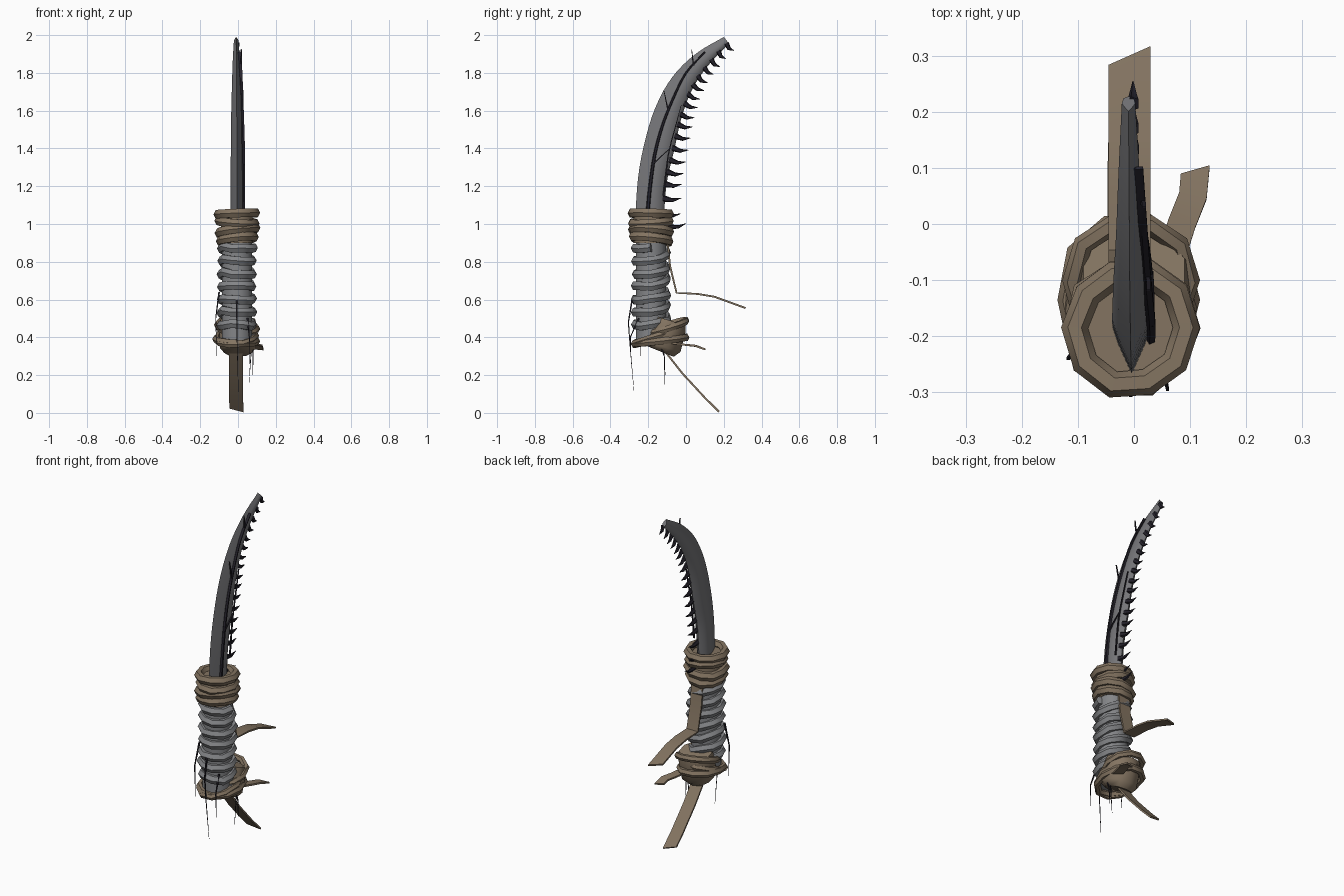
import bpy, bmesh, math, random
from mathutils import Vector

random.seed(4)
cube = bpy.data.objects.get("Cube")
if cube:
    bpy.data.objects.remove(cube)


def material(name, rgb):
    m = bpy.data.materials.new(name)
    m.use_nodes = True
    m.diffuse_color = (*rgb, 1)
    bsdf = m.node_tree.nodes["Principled BSDF"]
    bsdf.inputs["Base Color"].default_value = (*rgb, 1)
    bsdf.inputs["Roughness"].default_value = 0.8
    return m


STEEL = material("dark steel", (0.18, 0.18, 0.19))
CORD = material("grey cord", (0.23, 0.235, 0.245))
LEATHER = material("brown leather", (0.23, 0.175, 0.12))
BLACK = material("black thorn", (0.018, 0.016, 0.024))
X, Z = Vector((1, 0, 0)), Vector((0, 0, 1))
parts = []


def ngon(n, turn=0.5):
    return [(math.cos(math.tau * (i + turn) / n), math.sin(math.tau * (i + turn) / n)) for i in range(n)]


def tangent(path, i, closed=False):
    n = len(path)
    a = path[(i - 1) % n] if closed else path[max(i - 1, 0)]
    b = path[(i + 1) % n] if closed else path[min(i + 1, n - 1)]
    return (b - a).normalized()


def sweep(name, path, section, scales, mat, ref=X, closed=False):
    """Carry a cross-section along a path; scales holds (width, depth) per point."""
    path = [Vector(p) for p in path]
    if isinstance(scales, tuple):
        scales = [scales] * len(path)
    bm = bmesh.new()
    rings = []
    for i, p in enumerate(path):
        t = tangent(path, i, closed)
        side = (ref - t * ref.dot(t)).normalized()
        out = t.cross(side)
        w, d = scales[i]
        rings.append([bm.verts.new(p + side * a * w + out * b * d) for a, b in section])
    k = len(section)
    pairs = list(zip(rings, rings[1:])) + ([(rings[-1], rings[0])] if closed else [])
    for r, s in pairs:
        for j in range(k):
            bm.faces.new((r[j], r[(j + 1) % k], s[(j + 1) % k], s[j]))
    if not closed:
        bm.faces.new(rings[0])
        bm.faces.new(rings[-1])
    bmesh.ops.recalc_face_normals(bm, faces=bm.faces)
    mesh = bpy.data.meshes.new(name)
    bm.to_mesh(mesh)
    bm.free()
    mesh.materials.append(mat)
    ob = bpy.data.objects.new(name, mesh)
    bpy.context.collection.objects.link(ob)
    parts.append(ob)
    return ob


def smooth_path(keys, steps):
    """Catmull-Rom interpolation of key tuples."""
    keys = [Vector(k) for k in keys]
    pts = [keys[0] * 2 - keys[1]] + keys + [keys[-1] * 2 - keys[-2]]
    res = []
    for i in range(1, len(pts) - 2):
        a, b, c, d = pts[i - 1:i + 3]
        for s in range(steps):
            u = s / steps
            res.append((b * 2 + (c - a) * u + (a * 2 - b * 5 + c * 4 - d) * u * u
                        + (b * 3 - a - c * 3 + d) * u ** 3) * 0.5)
    return res + [keys[-1]]


def loop(name, centre, rx, ry, tilt_y, tilt_x, thick, mat, n=10):
    """One chunky, slightly uneven tilted turn of rope."""
    path = []
    for i in range(n):
        a = math.tau * i / n
        j = random.uniform(0.96, 1.04)
        x, y = rx * j * math.cos(a), ry * j * math.sin(a)
        path.append((centre[0] + x, centre[1] + y, centre[2] + y * tilt_y + x * tilt_x))
    return sweep(name, path, ngon(6), (thick * 1.1, thick), mat, Z, True)


# Blade: keys are y, z, half depth, half width
keys = [(-0.195, 1.0, 0.075, 0.034), (-0.178, 1.23, 0.077, 0.034), (-0.14, 1.415, 0.081, 0.032),
        (-0.093, 1.59, 0.074, 0.029), (-0.02, 1.745, 0.062, 0.024), (0.085, 1.87, 0.045, 0.019),
        (0.214, 1.973, 0.022, 0.012)]
spine = smooth_path([k[:3] for k in keys], 4)
widths = smooth_path([(k[3], 0, 0) for k in keys], 4)
blade_path = [Vector((-0.004 - 0.006 * i / len(spine), s[0], s[1])) for i, s in enumerate(spine)]
blade_section = [(0, -1), (0.7, -0.3), (1, 0.1), (0.75, 0.75), (0, 1), (-0.75, 0.75), (-1, 0.1), (-0.7, -0.3)]
sweep("blade", blade_path, blade_section, [(w[0], s[2]) for w, s in zip(widths, spine)], STEEL)

# Thorny teeth along the inner edge
COUNT = 17
for i in range(COUNT):
    f = 0.04 + 0.95 * i / (COUNT - 1)
    k = f * (len(spine) - 1)
    lo = min(int(k), len(spine) - 2)
    p = blade_path[lo].lerp(blade_path[lo + 1], k - lo)
    t = (blade_path[lo + 1] - blade_path[lo]).normalized()
    out = t.cross(X)
    size = 0.105 - 0.05 * f
    root = p + out * (spine[lo][2] - 0.015) + X * 0.008
    path = [root, root + out * size * 0.55 - t * 0.006, root + out * size + t * 0.008]
    sweep("tooth", path, ngon(5), [(0.012, 0.02 - 0.005 * f), (0.008, 0.011), (0.001, 0.001)], BLACK)
sweep("collar_tooth", [(0.01, -0.1, 0.985), (0.01, -0.04, 0.985), (0.01, 0.0, 1.003)], ngon(5),
      [(0.012, 0.016), (0.008, 0.009), (0.001, 0.001)], BLACK)

# Black vine on the blade's left face, with offshoots
vine = smooth_path([(0.03, -0.205, 1.04), (0.031, -0.19, 1.2), (0.03, -0.165, 1.37), (0.026, -0.125, 1.52),
                    (0.021, -0.07, 1.66), (0.016, 0, 1.8), (0.009, 0.1, 1.91)], 3)
sweep("vine", vine, ngon(5), [(0.009, 0.011 - 0.007 * i / len(vine)) for i in range(len(vine))], BLACK)
shoots = [[(0.03, -0.18, 1.31), (0.033, -0.14, 1.35), (0.031, -0.085, 1.4)],
          [(0.03, -0.12, 1.15), (0.03, -0.095, 1.36), (0.027, -0.06, 1.5), (0.022, -0.025, 1.63)],
          [(0.024, -0.095, 1.6), (0.026, -0.105, 1.65), (0.026, -0.118, 1.71)],
          [(0.014, 0.04, 1.84), (0.018, 0.035, 1.88), (0.018, 0.03, 1.925)]]
for s in shoots:
    sweep("vine_shoot", smooth_path(s, 2), ngon(4),
          [(0.005, 0.006 - 0.004 * i / (2 * len(s) - 2)) for i in range(2 * len(s) - 1)], BLACK)

# Grip core, collar core and tilted pommel
C = (-0.006, -0.185)
sweep("grip_core", [(*C, 0.38), (*C, 0.92)], ngon(12), (0.082, 0.082), CORD)
sweep("collar_core", [(*C, 0.9), (*C, 1.05)], ngon(10), (0.088, 0.092), LEATHER)
sweep("pommel", [(0, -0.135, 0.325), (0, -0.125, 0.35), (0, -0.1, 0.45), (0, -0.088, 0.49)], ngon(10),
      [(0.075, 0.075), (0.1, 0.1), (0.105, 0.1), (0.095, 0.088)], LEATHER)

# Grey cord wound around the grip
turns, seg = 7, 10
cord = []
for i in range(turns * seg + 1):
    a = math.tau * i / seg
    r = random.uniform(0.079, 0.089)
    x, y = r * math.cos(a), r * math.sin(a)
    cord.append((C[0] + x, C[1] + y, 0.415 + 0.068 * i / seg - 0.2 * x + random.uniform(-0.006, 0.006)))
sweep("grip_cord", cord, ngon(6), (0.026, 0.024), CORD, Z)

# Leather rope at the collar and around the pommel
for z, ty, tx, r in [(1.055, -0.03, 0.04, 0.097), (1.01, 0.08, -0.08, 0.094),
                     (0.965, -0.1, 0.14, 0.097), (0.92, -0.12, 0.12, 0.091)]:
    loop("collar_rope", (*C, z), r, r + 0.006, ty, tx, 0.024, LEATHER)
loop("pommel_rope_lower", (-0.012, -0.135, 0.385), 0.108, 0.138, 0.12, -0.05, 0.019, LEATHER)
loop("pommel_rope_upper", (-0.005, -0.1, 0.455), 0.105, 0.108, 0.33, -0.1, 0.018, LEATHER)
loop("pommel_rope_cross", (-0.012, -0.15, 0.4), 0.105, 0.13, 0.3, 0.08, 0.017, LEATHER)

# Loose leather straps with slanted ends
flat = [(-1, -1), (1, -1), (1, 1), (-1, 1)]


def strap(name, path, half, slant):
    ob = sweep(name, path, flat, (half, 0.005), LEATHER)
    for v in ob.data.vertices[-4:]:
        if v.co.x < path[-1][0]:
            v.co += (Vector(path[-2]) - Vector(path[-1])).normalized() * slant


strap("grip_strap", [(-0.008, -0.1, 0.93), (-0.008, -0.085, 0.78), (-0.008, -0.05, 0.635),
                     (-0.008, 0.06, 0.63), (-0.008, 0.15, 0.615), (-0.008, 0.315, 0.555)], 0.037, 0.035)
strap("pommel_strap", [(-0.01, -0.13, 0.35), (-0.01, -0.02, 0.21), (-0.01, 0.1, 0.08),
                       (-0.008, 0.175, 0.006)], 0.037, 0.03)
strap("short_strap", [(0.06, -0.08, 0.37), (0.085, 0, 0.36), (0.105, 0.05, 0.355), (0.11, 0.105, 0.335)], 0.025, 0.02)

# Frayed threads hanging from the grip
threads = [[(-0.006, -0.285, 0.6), (-0.006, -0.305, 0.48), (-0.004, -0.295, 0.34), (0.002, -0.275, 0.11)],
           [(-0.1, -0.22, 0.64), (-0.118, -0.24, 0.5), (-0.112, -0.24, 0.3)],
           [(0.05, -0.25, 0.5), (0.06, -0.295, 0.4), (0.06, -0.29, 0.26)],
           [(0.085, -0.15, 0.42), (0.07, -0.115, 0.33), (0.058, -0.115, 0.15)],
           [(0.075, -0.15, 0.4), (0.08, -0.115, 0.3), (0.078, -0.11, 0.2)]]
for t in threads:
    sweep("thread", t, ngon(4), [(0.006 - 0.005 * i / (len(t) - 1),) * 2 for i in range(len(t))], BLACK)

# Smooth shading with sharp edges kept
bpy.ops.object.select_all(action="DESELECT")
for ob in parts:
    ob.select_set(True)
bpy.context.view_layer.objects.active = parts[0]
bpy.ops.object.shade_smooth_by_angle(angle=math.radians(50))
